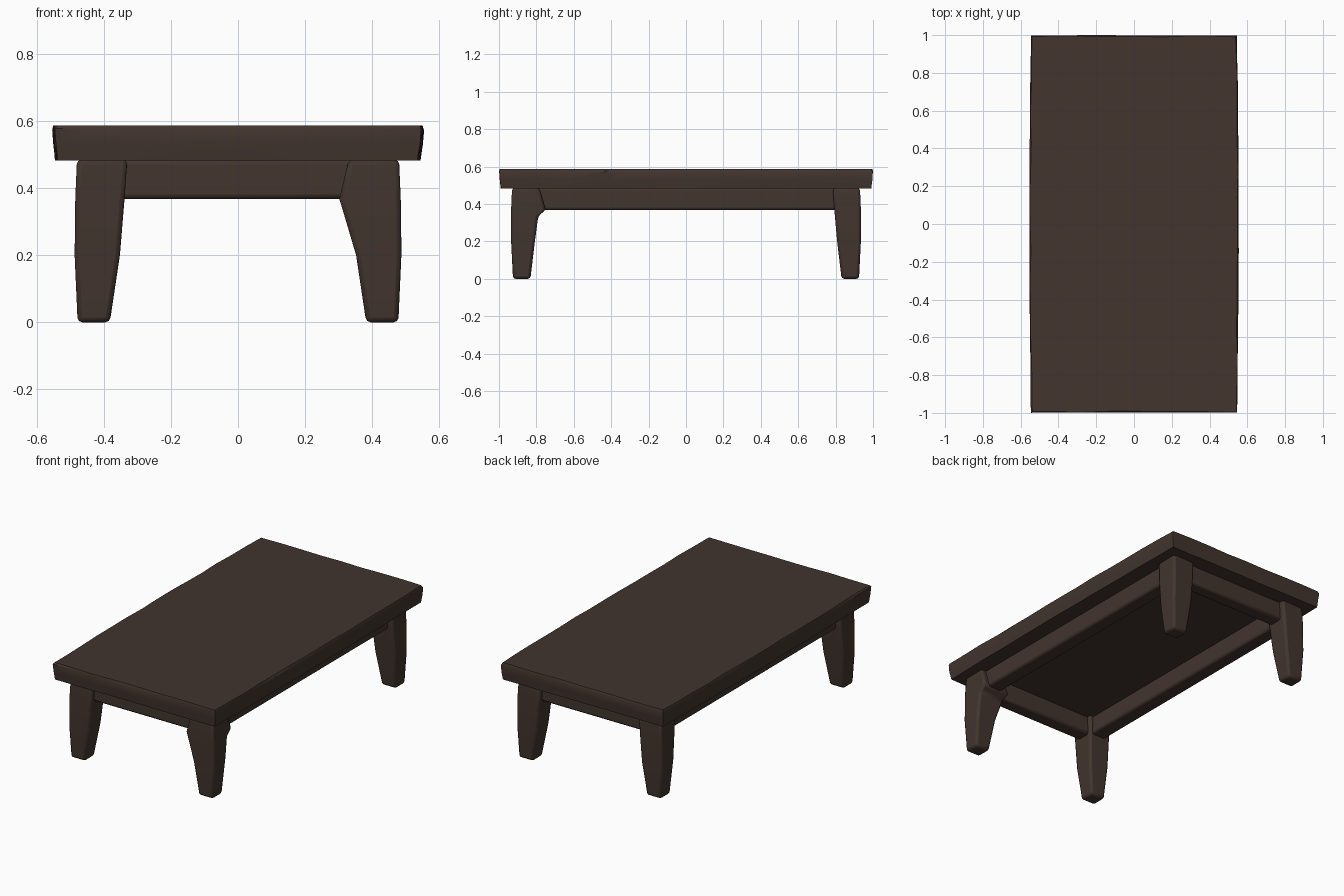
import bpy, bmesh, random
from mathutils import Vector

if "Cube" in bpy.data.objects:
    bpy.data.objects.remove(bpy.data.objects["Cube"])

random.seed(4)

wood = bpy.data.materials.new("dark brown wood")
wood.diffuse_color = (0.054, 0.035, 0.027, 1)
wood.use_nodes = True
wood.node_tree.nodes["Principled BSDF"].inputs["Base Color"].default_value = wood.diffuse_color


def loft(name, rings, bevel=0.0):
    """Skin a stack of equal-length closed rings and cap both ends."""
    bm = bmesh.new()
    loops = [[bm.verts.new(p) for p in ring] for ring in rings]
    n = len(loops[0])
    for a, b in zip(loops, loops[1:]):
        for i in range(n):
            j = (i + 1) % n
            bm.faces.new((a[i], a[j], b[j], b[i]))
    bm.faces.new(loops[0][::-1])
    bm.faces.new(loops[-1])
    bmesh.ops.recalc_face_normals(bm, faces=bm.faces)
    mesh = bpy.data.meshes.new(name)
    bm.to_mesh(mesh)
    bm.free()
    mesh.materials.append(wood)
    obj = bpy.data.objects.new(name, mesh)
    bpy.context.collection.objects.link(obj)
    if bevel:
        mod = obj.modifiers.new("worn edges", "BEVEL")
        mod.width, mod.segments = bevel, 2
        mod.limit_method, mod.angle_limit = "ANGLE", 0.7
    bpy.ops.object.select_all(action="DESELECT")
    obj.select_set(True)
    bpy.context.view_layer.objects.active = obj
    bpy.ops.object.shade_smooth_by_angle(angle=0.6)
    return obj


def rect(x0, x1, y0, y1, z):
    return [(x0, y0, z), (x1, y0, z), (x1, y1, z), (x0, y1, z)]


# Table top: rectangle outline with many points, slightly bowed and worn rim
corners = [Vector(c) for c in ((-1, -1), (1, -1), (1, 1), (-1, 1))]
outline = []
for k, steps in enumerate((8, 14, 8, 14)):
    a, b = corners[k], corners[(k + 1) % 4]
    outline += [a.lerp(b, i / steps) for i in range(steps)]


def top_ring(z, inset, wear, dip=0.0):
    ring = []
    for p in outline:
        d = inset + random.uniform(0, wear)
        half_x = 0.547 + 0.008 * (1 - p.y ** 2)
        ring.append((p.x * (half_x - (d if abs(p.x) == 1 else 0)),
                     p.y * (1.0 - (d if abs(p.y) == 1 else 0)),
                     z - random.uniform(0, dip)))
    return ring


loft("table_top", [top_ring(0.482, 0.009, 0.004),
                   top_ring(0.535, 0.003, 0.004, 0.01),
                   top_ring(0.578, 0.0, 0.003, 0.008),
                   top_ring(0.586, 0.003, 0.007)])

# Legs: tapered inwards; rows are z, inner x, outer x, inner y, outer y
plain = [(0.0, 0.382, 0.478, 0.832, 0.925), (0.2, 0.352, 0.487, 0.808, 0.935),
         (0.37, 0.338, 0.485, 0.793, 0.935), (0.485, 0.33, 0.48, 0.785, 0.93)]
# The front right leg flares where it meets the aprons
flared = [plain[0], plain[1], (0.335, 0.312, 0.486, 0.79, 0.935),
          (0.368, 0.302, 0.485, 0.75, 0.935), plain[3]]
for sx, side in ((-1, "left"), (1, "right")):
    for sy, end in ((-1, "front"), (1, "back")):
        rows = flared if (sx, sy) == (1, -1) else plain
        rings = [rect(sx * a, sx * b, sy * c, sy * d, z) for z, a, b, c, d in rows]
        loft(f"{end}_{side}_leg", rings, 0.014)

# Aprons between the legs
for s, side in ((-1, "left"), (1, "right")):
    loft(side + "_apron", [rect(s * 0.355, s * 0.45, -0.86, 0.86, z)
                           for z in (0.367, 0.485)], 0.014)
for s, end in ((-1, "front"), (1, "back")):
    loft(end + "_apron", [rect(-0.42, 0.42, s * 0.81, s * 0.90, z)
                          for z in (0.367, 0.485)], 0.014)
